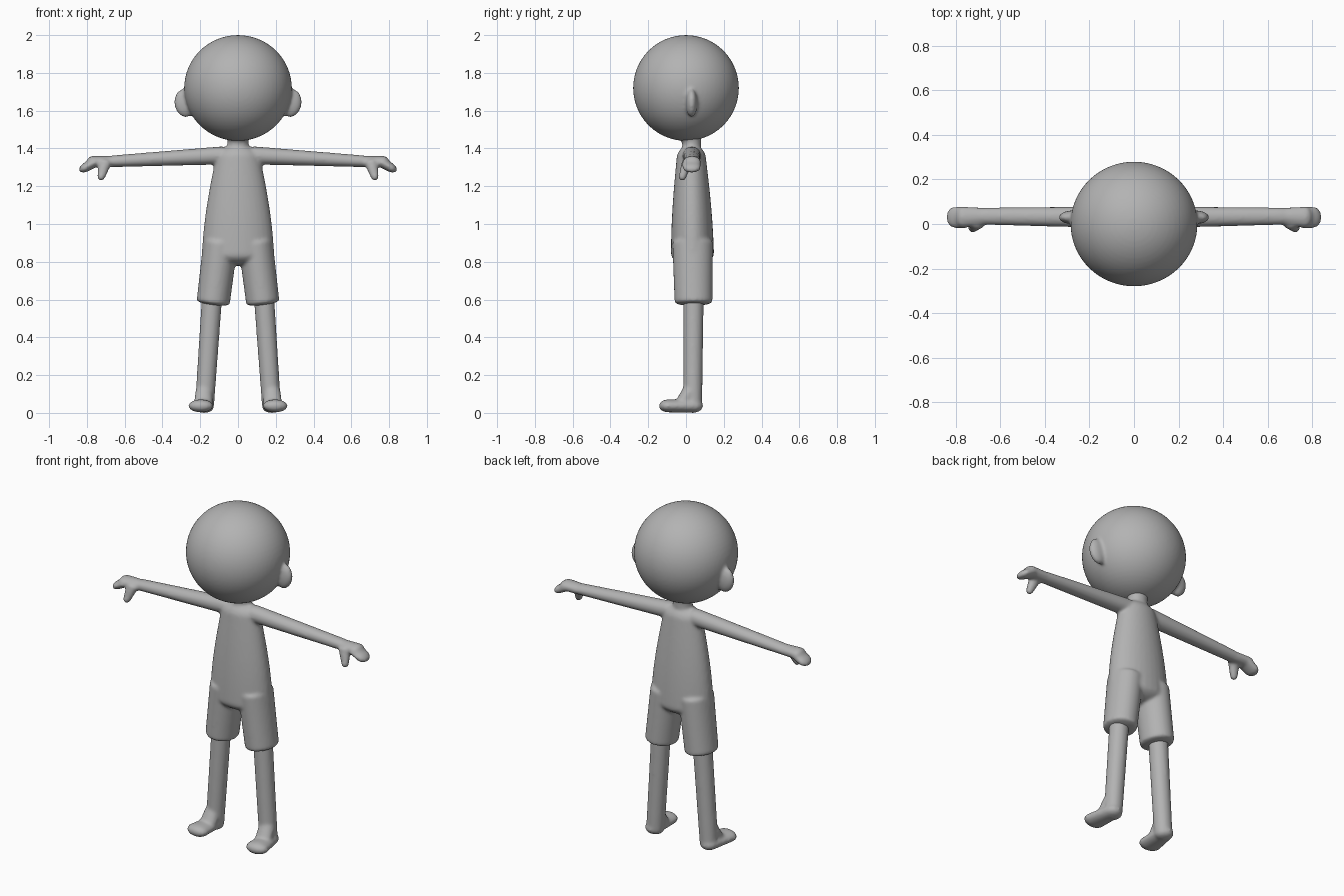
import bpy, bmesh, math
from mathutils import Vector, Matrix

cube = bpy.data.objects.get("Cube")
if cube:
    bpy.data.objects.remove(cube, do_unlink=True)

grey = bpy.data.materials.new("plain grey")
grey.use_nodes = True
shade = 0.45
grey.diffuse_color = (shade, shade, shade, 1)
grey.node_tree.nodes["Principled BSDF"].inputs["Base Color"].default_value = grey.diffuse_color

SIDES = 32
STEPS = 40


def limb(bm, start, end, start_radii, end_radii, bulge=0, dome=0.05):
    """Tapered oval tube with rounded ends; dome is the rounded share of its length."""
    start, end = Vector(start), Vector(end)
    start_radii, end_radii = Vector(start_radii), Vector(end_radii)
    along = (end - start).normalized()
    across = Vector((0, 1, 0)) if abs(along.x) > 0.7 else Vector((1, 0, 0))
    across = (across - along * across.dot(along)).normalized()
    other = along.cross(across)
    loops = []
    for step in range(STEPS + 1):
        # rings crowd towards both ends so the domes stay round
        t = (1 - math.cos(math.pi * step / STEPS)) / 2
        inset = max(0, 1 - min(t, 1 - t) / dome)
        rounding = max(math.sqrt(1 - inset * inset), 0.05)
        swell = 1 + bulge * math.sin(math.pi * t)
        radii = start_radii.lerp(end_radii, t) * rounding * swell
        centre = start.lerp(end, t)
        loop = []
        for side in range(SIDES):
            angle = math.tau * side / SIDES
            offset = across * radii.x * math.cos(angle) + other * radii.y * math.sin(angle)
            loop.append(bm.verts.new(centre + offset))
        loops.append(loop)
    faces = [bm.faces.new(loops[0]), bm.faces.new(loops[-1])]
    for low, high in zip(loops, loops[1:]):
        for i in range(SIDES):
            faces.append(bm.faces.new((low[i - 1], low[i], high[i], high[i - 1])))
    bmesh.ops.recalc_face_normals(bm, faces=faces)


def ellipsoid(bm, centre, radii, tilt=0):
    place = (Matrix.Translation(centre) @ Matrix.Rotation(tilt, 4, "Y")
             @ Matrix.Diagonal((*radii, 1)))
    bmesh.ops.create_uvsphere(bm, u_segments=64, v_segments=SIDES, radius=1, matrix=place)


def fused(name, bm, smoothing):
    """Melt the overlapping parts into one soft skin."""
    mesh = bpy.data.meshes.new(name)
    bm.to_mesh(mesh)
    bm.free()
    mesh.materials.append(grey)
    obj = bpy.data.objects.new(name, mesh)
    bpy.context.collection.objects.link(obj)
    remesh = obj.modifiers.new("fuse", "REMESH")
    remesh.mode = "VOXEL"
    remesh.voxel_size = 0.009
    remesh.use_smooth_shade = True
    soften = obj.modifiers.new("soften", "SMOOTH")
    soften.factor = 0.5
    soften.iterations = smoothing


# Head with ears
head = bmesh.new()
ellipsoid(head, centre=(0, 0, 1.72), radii=(0.285, 0.28, 0.28))
for side in (1, -1):
    ellipsoid(head, centre=(side * 0.28, 0.03, 1.64), radii=(0.057, 0.03, 0.075), tilt=side * 0.15)
fused("head", head, smoothing=6)

# Body: neck, torso, arms with hands, and shorts
body = bmesh.new()
limb(body, start=(0, 0.03, 1.35), end=(0, 0.03, 1.48),
     start_radii=(0.056, 0.05), end_radii=(0.056, 0.05))
limb(body, start=(0, 0.03, 1.43), end=(0, 0.02, 1.5),
     start_radii=(0.04, 0.04), end_radii=(0.1, 0.1))
limb(body, start=(0, 0.035, 0.78), end=(0, 0.027, 1.42),
     start_radii=(0.195, 0.115), end_radii=(0.105, 0.07), bulge=0.1, dome=0.1)
for side in (1, -1):
    # arm
    limb(body, start=(side * 0.05, 0.03, 1.365), end=(side * 0.7, 0.035, 1.33),
         start_radii=(0.05, 0.049), end_radii=(0.038, 0.03))
    # palm
    limb(body, start=(side * 0.64, 0.035, 1.33), end=(side * 0.8, 0.03, 1.33),
         start_radii=(0.036, 0.03), end_radii=(0.05, 0.03), dome=0.2)
    # closed fingers
    limb(body, start=(side * 0.73, 0.03, 1.345), end=(side * 0.84, 0.03, 1.28),
         start_radii=(0.05, 0.03), end_radii=(0.048, 0.022), dome=0.3)
    # thumb
    limb(body, start=(side * 0.7, 0.01, 1.34), end=(side * 0.73, -0.025, 1.23),
         start_radii=(0.038, 0.03), end_radii=(0.018, 0.018), dome=0.15)
    # leg of the shorts
    limb(body, start=(side * 0.133, 0.04, 0.57), end=(side * 0.09, 0.035, 0.92),
         start_radii=(0.088, 0.1), end_radii=(0.092, 0.108))
fused("body_and_shorts", body, smoothing=6)

# Legs with feet
legs = bmesh.new()
for side in (1, -1):
    # shin
    limb(legs, start=(side * 0.135, 0.04, 0.65), end=(side * 0.18, 0.035, 0),
         start_radii=(0.054, 0.054), end_radii=(0.05, 0.05))
    # instep
    limb(legs, start=(side * 0.178, 0.035, 0.13), end=(side * 0.185, -0.04, 0.03),
         start_radii=(0.045, 0.045), end_radii=(0.05, 0.03), dome=0.2)
    # foot, turned slightly outwards
    limb(legs, start=(side * 0.178, 0.09, 0.037), end=(side * 0.202, -0.143, 0.037),
         start_radii=(0.045, 0.035), end_radii=(0.07, 0.034), dome=0.2)
fused("legs_and_feet", legs, smoothing=6)
